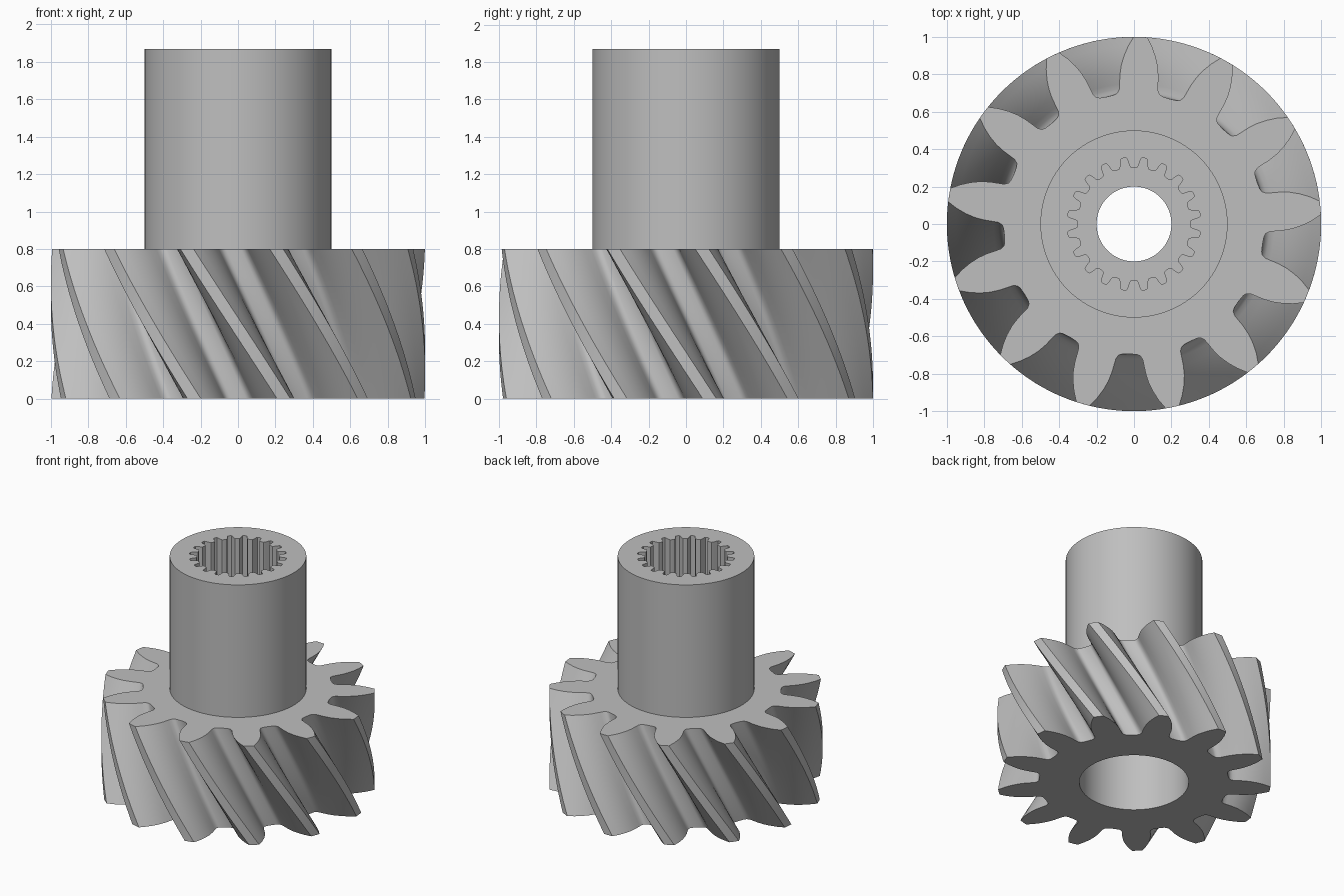
import bpy
import bmesh
from math import cos, sin, radians, tau

cube = bpy.data.objects.get("Cube")
if cube:
    bpy.data.objects.remove(cube, do_unlink=True)

GEAR_TOP, SHAFT_TOP, SPLINE_FLOOR = 0.8, 1.87, 1.07
TEETH, TWIST, LAYERS = 13, 30, 20

steel = bpy.data.materials.new("steel_grey")
steel.use_nodes = True
grey = (0.52, 0.52, 0.52, 1)
steel.diffuse_color = grey
steel.node_tree.nodes["Principled BSDF"].inputs["Base Color"].default_value = grey


def circle(radius, sides=96):
    return [(radius, tau * i / sides) for i in range(sides)]


def repeat_tooth(half, count, start):
    """Mirror half a tooth (radius, degrees from its middle) and repeat it."""
    pitch = 360 / count
    tooth = [(r, -a) for r, a in reversed(half) if a < pitch / 2 - 0.01]
    tooth += [(r, a) for r, a in half if a > 0]
    return [(r, radians(start + k * pitch + a)) for k in range(count) for r, a in tooth]


def ring(bm, profile, z, turn=0):
    """Closed loop of vertices from a polar profile."""
    t = radians(turn)
    return [bm.verts.new((r * cos(a + t), r * sin(a + t), z)) for r, a in profile]


def wall(bm, low, high):
    n = len(low)
    for i in range(n):
        j = (i + 1) % n
        bm.faces.new((low[i], low[j], high[j], high[i]))


def flat_face(bm, outer, inner):
    """Fill the flat area between two loops."""
    edges = []
    for loop in (outer, inner):
        for i, v in enumerate(loop):
            w = loop[(i + 1) % len(loop)]
            edges.append(bm.edges.get((v, w)) or bm.edges.new((v, w)))
    bmesh.ops.triangle_fill(bm, edges=edges, use_beauty=True)


def finish(bm, name):
    bmesh.ops.recalc_face_normals(bm, faces=bm.faces)
    mesh = bpy.data.meshes.new(name)
    bm.to_mesh(mesh)
    bm.free()
    mesh.materials.append(steel)
    obj = bpy.data.objects.new(name, mesh)
    bpy.context.collection.objects.link(obj)
    bpy.ops.object.select_all(action="DESELECT")
    obj.select_set(True)
    bpy.context.view_layer.objects.active = obj
    bpy.ops.object.shade_smooth_by_angle(angle=radians(40))


# Helical gear: curved flanks, rounded roots, twisted along its height
half_tooth = [(1, 0), (1, 2.1), (0.95, 3.9), (0.9, 5.4), (0.85, 6.6), (0.8, 7.4),
              (0.75, 7.9), (0.725, 8.2), (0.705, 9.2), (0.698, 10.6),
              (0.695, 180 / TEETH)]
gear_profile = repeat_tooth(half_tooth, TEETH, 88)
bm = bmesh.new()
rings = [ring(bm, gear_profile, GEAR_TOP * i / LAYERS, TWIST * (1 - i / LAYERS))
         for i in range(LAYERS + 1)]
for low, high in zip(rings, rings[1:]):
    wall(bm, low, high)
recess_low, recess_high = (ring(bm, circle(0.4), z) for z in (0, GEAR_TOP))
wall(bm, recess_low, recess_high)
flat_face(bm, rings[0], recess_low)
flat_face(bm, rings[-1], ring(bm, circle(0.5), GEAR_TOP))
finish(bm, "helical_gear")

# Shaft: round collar with a splined socket and a narrower through bore
half_groove = [(0.357, 0), (0.355, 2.4), (0.342, 3.3), (0.315, 4.4), (0.303, 5.6), (0.3, 9)]
spline_profile = repeat_tooth(half_groove, 20, 9)
bm = bmesh.new()
outer_low, outer_high = (ring(bm, circle(0.5), z) for z in (GEAR_TOP, SHAFT_TOP))
spline_low, spline_high = (ring(bm, spline_profile, z) for z in (SPLINE_FLOOR, SHAFT_TOP))
bore_low, bore_high = (ring(bm, circle(0.2), z) for z in (GEAR_TOP, SPLINE_FLOOR))
wall(bm, outer_low, outer_high)
wall(bm, spline_low, spline_high)
wall(bm, bore_low, bore_high)
flat_face(bm, outer_high, spline_high)
flat_face(bm, spline_low, bore_high)
flat_face(bm, outer_low, bore_low)
finish(bm, "splined_shaft")
